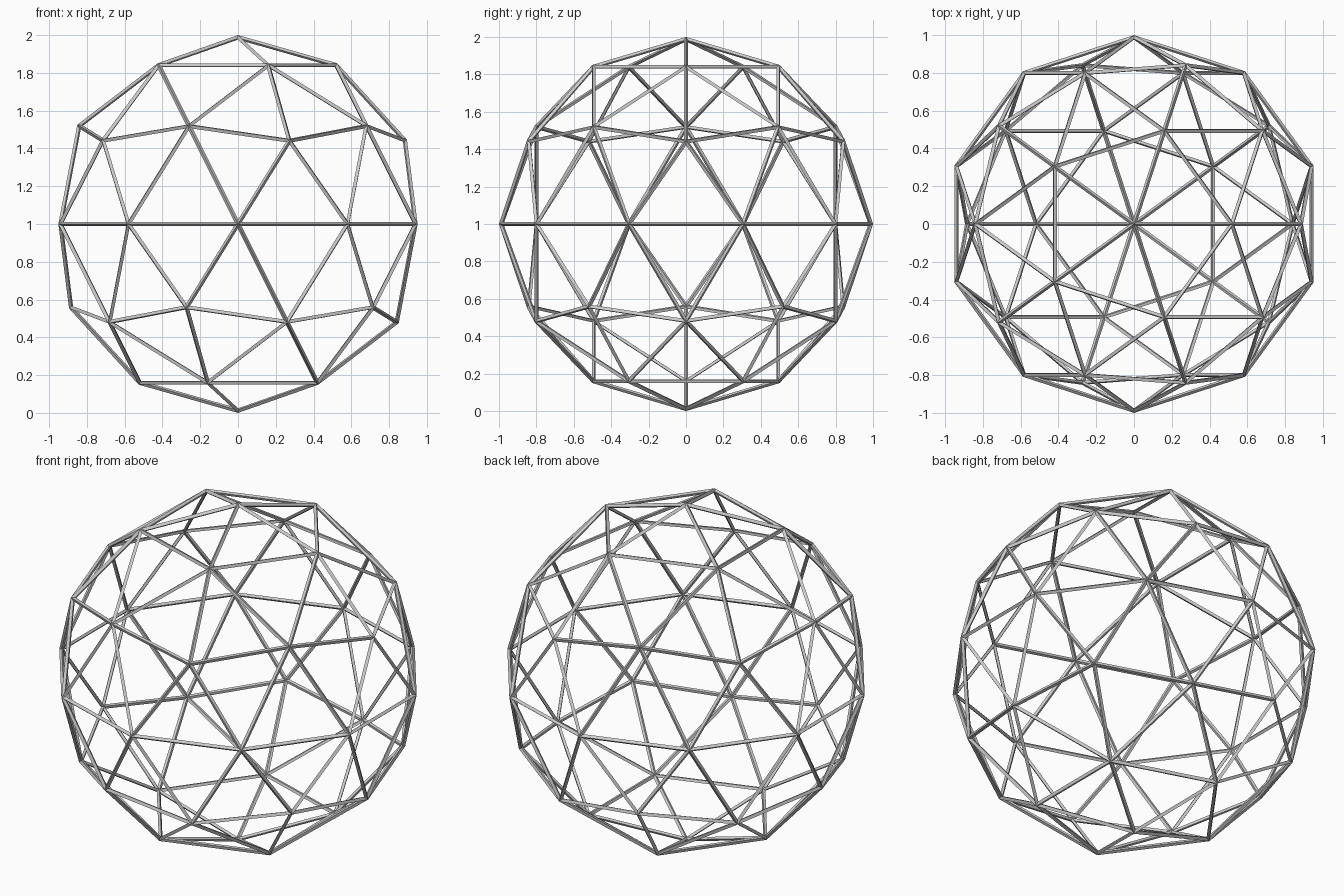
import bpy

if "Cube" in bpy.data.objects:
    bpy.data.objects.remove(bpy.data.objects["Cube"])

THICK = 0.024            # strut thickness
RADIUS = 1 - THICK / 2   # strut centre line, so the outer ridge reaches 1

# geodesic cage: every edge of a subdivided icosahedron becomes a strut
bpy.ops.mesh.primitive_ico_sphere_add(subdivisions=2, radius=RADIUS, location=(0, 0, 1))
cage = bpy.context.object
cage.name = "geodesic_wire_cage"

# diamond-section struts
wire = cage.modifiers.new("struts", 'WIREFRAME')
wire.thickness = THICK
wire.offset = 0
wire.use_even_offset = True
wire.use_replace = True
